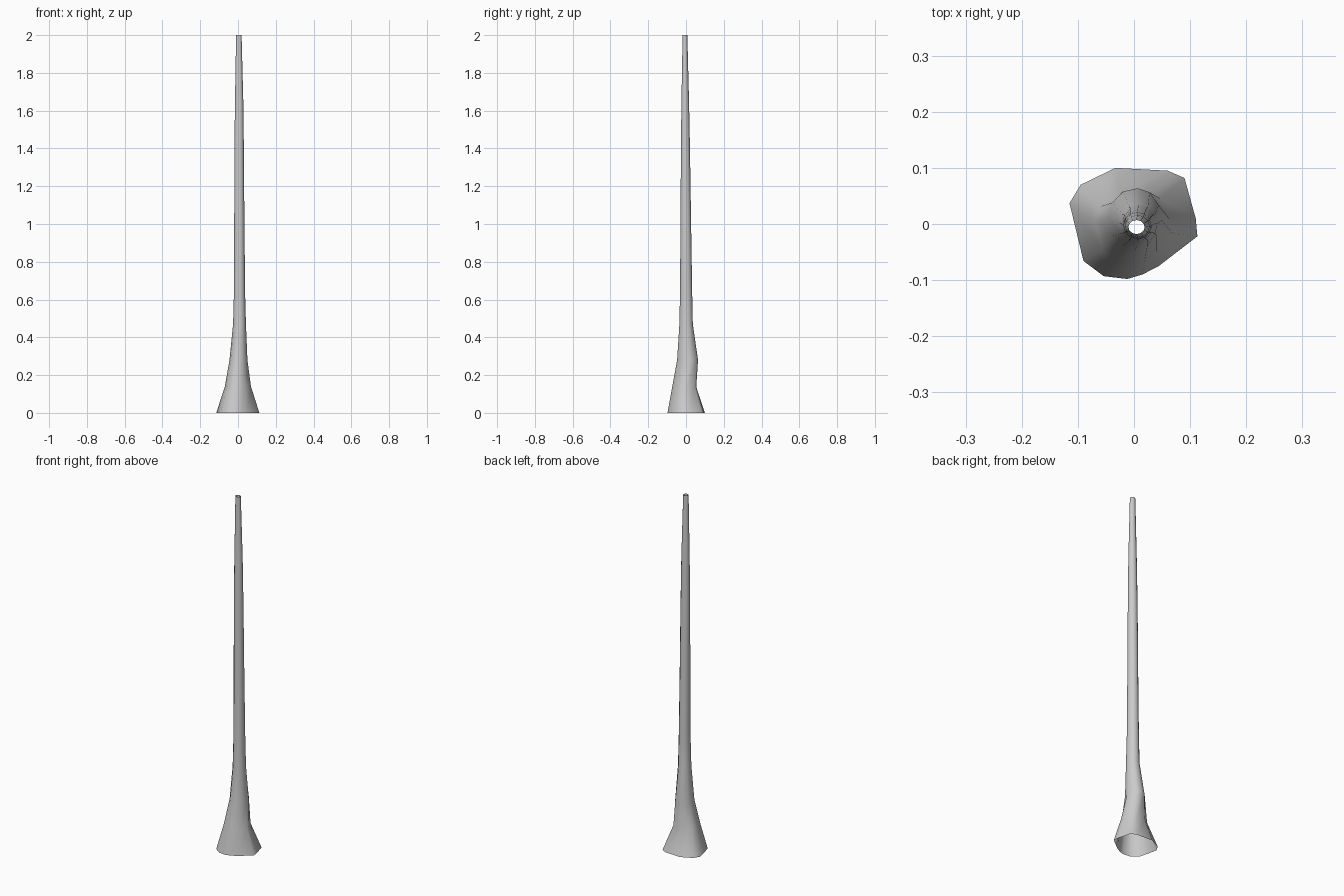
import bpy, bmesh, math

# Irregular root-flare outline at the ground
BASE = [(-0.115, 0.037), (-0.09, -0.066), (-0.054, -0.093), (-0.012, -0.098),
        (0.015, -0.09), (0.044, -0.075), (0.113, -0.022), (0.11, 0.01),
        (0.09, 0.082), (0.06, 0.095), (-0.033, 0.1), (-0.095, 0.07)]

# Trunk rings: z, x min, x max, y min, y max, share of root-flare shape
RINGS = [(0.14, -0.069, 0.069, -0.073, 0.056, 0.6),
         (0.28, -0.045, 0.050, -0.047, 0.064, 0.15),
         (0.47, -0.026, 0.042, -0.035, 0.036, 0.0),
         (0.62, -0.022, 0.038, -0.032, 0.033, 0.0),
         (1.00, -0.020, 0.034, -0.029, 0.027, 0.0),
         (1.40, -0.019, 0.031, -0.027, 0.021, 0.0),
         (1.65, -0.016, 0.028, -0.024, 0.016, 0.0),
         (2.00, -0.010, 0.019, -0.018, 0.007, 0.0)]

bm = bmesh.new()
loops = [[bm.verts.new((x, y, 0)) for x, y in BASE]]
n = len(BASE)
for z, x0, x1, y0, y1, k in RINGS:
    loop = []
    for i, (bx, by) in enumerate(BASE):
        # mix an even round section with the base outline
        a = math.pi + 2 * math.pi * i / n
        u = math.cos(a) * (1 - k) + bx / 0.114 * k
        v = math.sin(a) * (1 - k) + by / 0.099 * k
        loop.append(bm.verts.new(((x0 + x1) / 2 + u * (x1 - x0) / 2,
                                  (y0 + y1) / 2 + v * (y1 - y0) / 2, z)))
    loops.append(loop)

# Open tube: skin neighbouring rings
for lo, hi in zip(loops, loops[1:]):
    for i in range(n):
        j = (i + 1) % n
        bm.faces.new((lo[i], lo[j], hi[j], hi[i]))
for f in bm.faces:
    f.smooth = True

mesh = bpy.data.meshes.new("tree_trunk")
bm.to_mesh(mesh)
bm.free()
trunk = bpy.data.objects.new("tree_trunk", mesh)
bpy.context.collection.objects.link(trunk)
